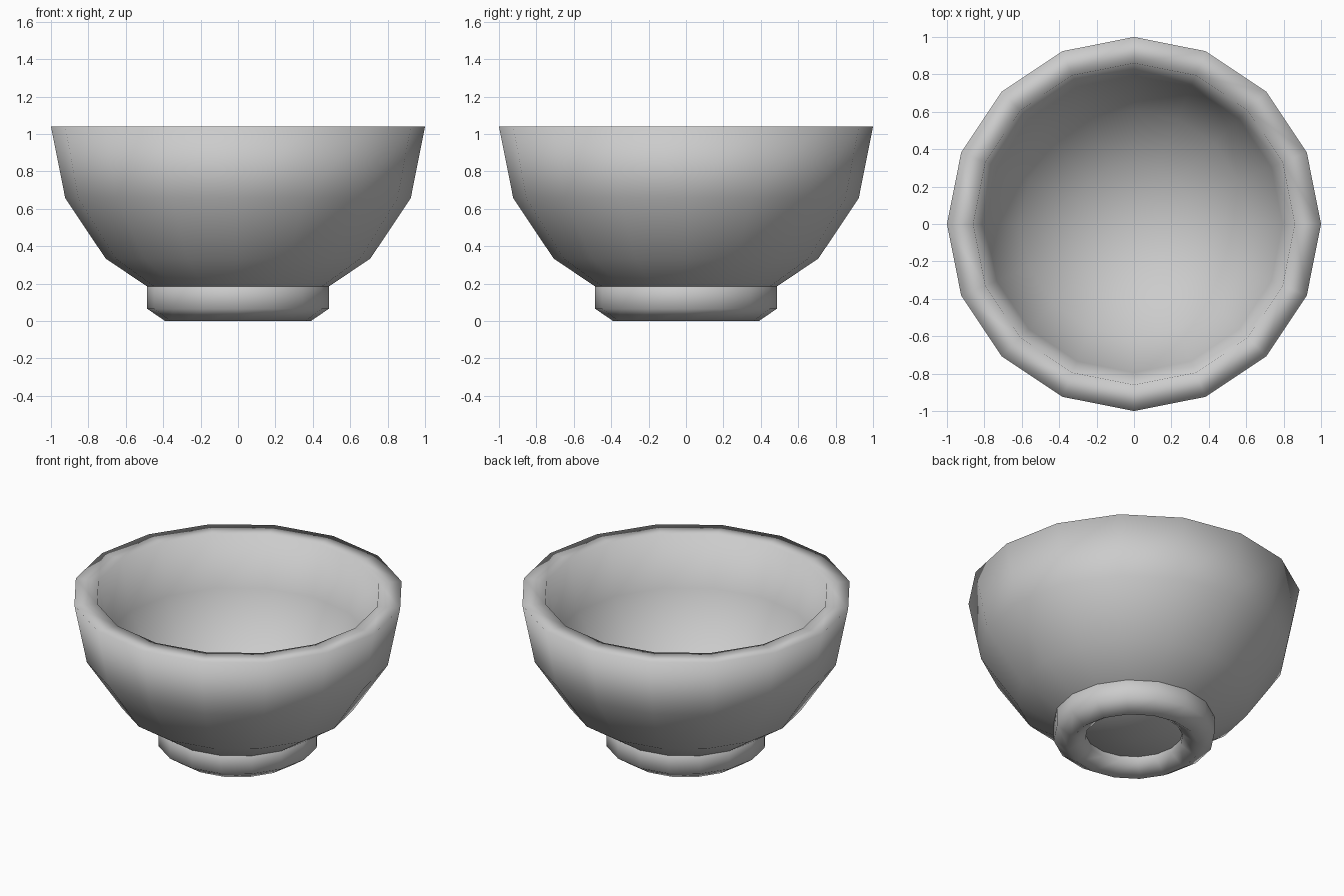
import bpy, bmesh
from math import sin, cos, pi, radians

if "Cube" in bpy.data.objects:
    bpy.data.objects.remove(bpy.data.objects["Cube"])

SEGMENTS = 16


def lathe(name, profile, closed):
    """Spin a (radius, z) profile about z; zero radius points become poles."""
    bm = bmesh.new()
    rings = []
    for r, z in profile:
        if r < 1e-6:
            rings.append([bm.verts.new((0, 0, z))] * SEGMENTS)
        else:
            rings.append([bm.verts.new((r * cos(2 * pi * i / SEGMENTS),
                                        r * sin(2 * pi * i / SEGMENTS), z))
                          for i in range(SEGMENTS)])
    pairs = list(zip(rings, rings[1:]))
    if closed:
        pairs.append((rings[-1], rings[0]))
    for a, b in pairs:
        for i in range(SEGMENTS):
            j = (i + 1) % SEGMENTS
            corners = list(dict.fromkeys((a[i], a[j], b[j], b[i])))
            bm.faces.new(corners).smooth = True
    bmesh.ops.recalc_face_normals(bm, faces=bm.faces)
    mesh = bpy.data.meshes.new(name)
    bm.to_mesh(mesh)
    bm.free()
    obj = bpy.data.objects.new(name, mesh)
    bpy.context.collection.objects.link(obj)
    return obj


# Bowl: outer hemisphere up to the rim, then back down the inner one
RIM_Z = 1.04


def quarter(radius):
    return [(radius * sin(radians(a)), RIM_Z - radius * cos(radians(a)))
            for a in (0, 22.5, 45, 67.5, 90)]


lathe("bowl", quarter(1.0) + quarter(0.86)[::-1], closed=False)

# Foot: ring with a six-sided section, standing on one corner
foot = [(0.39 + 0.11 * cos(radians(a)), 0.13 + 0.13 * sin(radians(a)))
        for a in range(-90, 270, 60)]
lathe("foot_ring", foot, closed=True)
